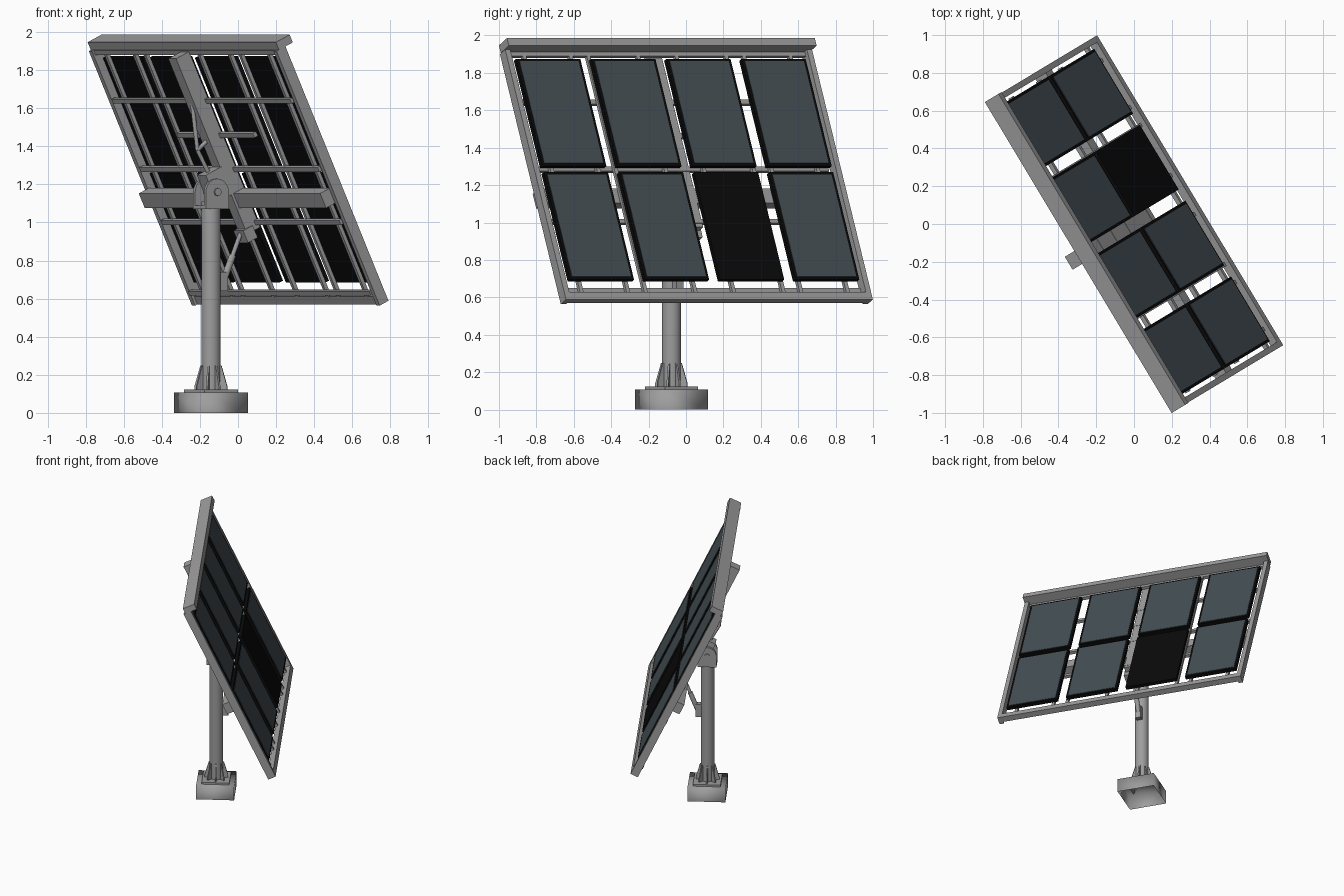
import bpy, bmesh, math
from mathutils import Matrix, Vector

if "Cube" in bpy.data.objects:
    bpy.data.objects.remove(bpy.data.objects["Cube"])

YAW, TILT = math.radians(31), math.radians(64.7)
h = Vector((math.cos(YAW), math.sin(YAW), 0))        # horizontal facing direction
U = Vector((-math.sin(YAW), math.cos(YAW), 0))       # along the wide side
Z = Vector((0, 0, 1))
V = -h * math.cos(TILT) + Z * math.sin(TILT)         # up the slope
N = h * math.sin(TILT) + Z * math.cos(TILT)          # panel normal


def frame(a, b, c, o):
    m = Matrix((a, b, c)).transposed().to_4x4()
    m.translation = o
    return m


PANEL = frame(U, V, N, h * 0.018 + Z * 1.285)
POST = frame(h, U, Z, Vector((-0.142, -0.078, 0)))


def mat(name, c):
    m = bpy.data.materials.new(name)
    m.diffuse_color = (*c, 1)
    m.use_nodes = True
    m.node_tree.nodes["Principled BSDF"].inputs["Base Color"].default_value = m.diffuse_color
    return m


METAL = mat("grey_metal", (0.34, 0.34, 0.34))
BLACK = mat("black", (0.003, 0.003, 0.003))
GLASS = mat("slate_glass", (0.06, 0.078, 0.088))


def finish(name, bm, m, M, smooth=False):
    bmesh.ops.recalc_face_normals(bm, faces=bm.faces)
    bmesh.ops.transform(bm, matrix=M, verts=bm.verts)
    me = bpy.data.meshes.new(name)
    bm.to_mesh(me)
    bm.free()
    me.materials.append(m)
    for p in me.polygons:
        p.use_smooth = smooth and len(p.vertices) == 4
    ob = bpy.data.objects.new(name, me)
    bpy.context.collection.objects.link(ob)
    return ob


def box(name, M, x, y, z, m=METAL, open_bottom=False, smooth=False):
    bm = bmesh.new()
    bmesh.ops.create_cube(bm, size=1)
    for v in bm.verts:
        v.co = [r[0] if c < 0 else r[1] for c, r in zip(v.co, (x, y, z))]
    if open_bottom:
        low = [f for f in bm.faces if all(v.co.z == z[0] for v in f.verts)]
        bmesh.ops.delete(bm, geom=low, context='FACES')
    return finish(name, bm, m, M, smooth)


def rod(name, p, q, r, m=METAL, seg=24):
    d = q - p
    bm = bmesh.new()
    bmesh.ops.create_cone(bm, cap_ends=True, segments=seg, radius1=r, radius2=r, depth=d.length)
    M = Matrix.Translation((p + q) / 2) @ Z.rotation_difference(d).to_matrix().to_4x4()
    return finish(name, bm, m, M, True)


def plate(name, M, pts, y0, y1):
    """Profile in the local x-z plane, extruded along local y."""
    bm = bmesh.new()
    f = bm.faces.new([bm.verts.new((a, y0, c)) for a, c in pts])
    g = bmesh.ops.extrude_face_region(bm, geom=[f])["geom"]
    bmesh.ops.translate(bm, vec=(0, y1 - y0, 0), verts=[v for v in g if isinstance(v, bmesh.types.BMVert)])
    return finish(name, bm, METAL, M)


# --- foundation, flange, gussets and post
box("foundation_box", POST, (-.142, .142), (-.142, .142), (0, .107), open_bottom=True, smooth=True)
box("foot_plate", POST, (-.103, .103), (-.103, .103), (.107, .122))
for i in range(8):
    plate(f"gusset_{i}", POST @ Matrix.Rotation(i * math.pi / 4, 4, 'Z'),
          [(.045, .122), (.088, .122), (.088, .14), (.056, .25), (.045, .25)], -.005, .005)
rod("post", POST @ Vector((0, 0, .12)), POST @ Vector((0, 0, 1.11)), .051, seg=32)

# --- pivot head: arched cheeks, pin and arm
arch = [(-.07, 1.07), (.07, 1.07)] + [
    (.07 * math.cos(math.pi * i / 12), 1.16 + .07 * math.sin(math.pi * i / 12)) for i in range(13)]
for s in (-1, 1):
    plate("pivot_cheek", POST, arch, s * .045, s * .065)
box("pivot_seat", POST, (-.07, .07), (-.065, .065), (1.07, 1.09))
rod("pivot_pin", POST @ Vector((0, -.075, 1.16)), POST @ Vector((0, .075, 1.16)), .02)
box("pivot_arm", PANEL, (-.045, .045), (-.09, .07), (-.235, -.13))

# --- spine up the slope and wide cross beam
box("spine_beam", PANEL, (-.04, .04), (-.32, .70), (-.135, -.047))
box("cross_beam", PANEL, (-.925, .925), (-.175, -.09), (-.12, -.05))

# --- outer frame
box("top_beam", PANEL, (-.96, .96), (.708, .753), (-.045, .048))
for s in (-1, 1):
    box("side_rail", PANEL, sorted((s * .925, s * .957)), (-.77, .708), (-.06, 0))
box("bottom_rail", PANEL, (-.925, .925), (-.77, -.725), (-.045, 0))
box("top_inner_rail", PANEL, (-.925, .925), (.68, .706), (-.05, -.025))

# --- purlins across and thin rails up the slope
for v, w in ((.42, .91), (.222, .39), (.023, .91), (-.285, .91), (-.695, .925)):
    box("purlin", PANEL, (-w, w), (v - .013, v + .013), (-.068, -.045))
for u in (.83, .54, .43, .12):
    for s in (-1, 1):
        box("slope_rail", PANEL, (s * u - .011, s * u + .011), (-.73, .70), (-.046, -.025))

# --- eight solar panels, one of them black
for c in range(4):
    u0 = -.9025 + c * .4685 + .0
    for r, (v0, v1) in enumerate(((-.653, -.018), (.018, .653))):
        box("solar_panel", PANEL, (u0, u0 + .40), (v0, v1), (-.026, 0), BLACK)
        if not (c == 2 and r == 0):
            box("panel_glass", PANEL, (u0 + .016, u0 + .384), (v0 + .016, v1 - .016), (-.001, .003), GLASS)

# --- tilt actuator below the head
low, high = POST @ Vector((.075, 0, .69)), PANEL @ Vector((0, -.31, -.15))
box("actuator_lug", POST, (.04, .09), (-.022, .022), (.64, .74))
rod("actuator_rod", low, high, .012)
rod("actuator_tube", low, low.lerp(high, .55), .018)
box("actuator_motor", PANEL, (-.05, .05), (-.36, -.29), (-.155, -.09))

# --- upper brace behind the spine
a, b, c = (PANEL @ Vector((0, v, n)) for v, n in ((.45, -.12), (.2, -.20), (.22, -.12)))
rod("brace_rod", a, b, .011)
rod("brace_link", b, c, .011)
rod("brace_foot", b, PANEL @ Vector((0, .06, -.19)), .011)
